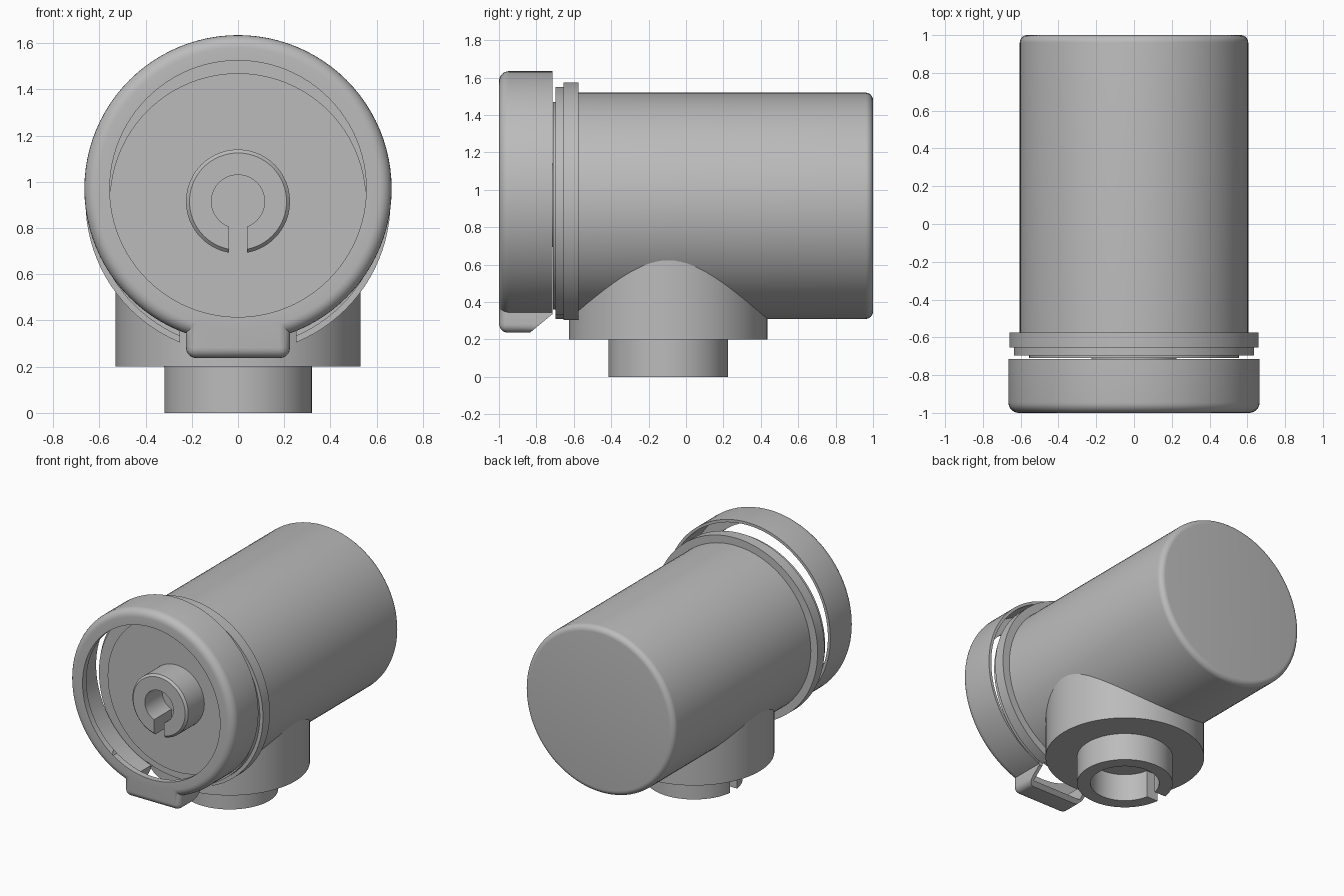
import bpy, bmesh, math
from mathutils import Vector, Matrix

cube = bpy.data.objects.get("Cube")
if cube:
    bpy.data.objects.remove(cube, do_unlink=True)

grey = bpy.data.materials.new("plain_grey")
grey.use_nodes = True
COLOUR = (0.5, 0.5, 0.5, 1)
grey.diffuse_color = COLOUR
grey.node_tree.nodes["Principled BSDF"].inputs["Base Color"].default_value = COLOUR

AXIS_Z = 0.915      # height of the main body axis
CAP_Z = 0.97        # height of the front cap axis
STEM_Y = -0.095     # position of the lower stem axis
CAP_BACK = -0.715


def finish(bm, name):
    bmesh.ops.recalc_face_normals(bm, faces=bm.faces)
    mesh = bpy.data.meshes.new(name)
    bm.to_mesh(mesh)
    bm.free()
    mesh.materials.append(grey)
    ob = bpy.data.objects.new(name, mesh)
    bpy.context.collection.objects.link(ob)
    return ob


def lathe(name, profile, centre, axis="Y", closed=False, steps=96):
    """Revolve (radius, distance along axis) points."""
    bm = bmesh.new()
    along = Vector((0, 1, 0)) if axis == "Y" else Vector((0, 0, 1))
    verts = [bm.verts.new(Vector((r, 0, 0)) + along * t) for r, t in profile]
    pairs = list(zip(verts, verts[1:]))
    if closed:
        pairs.append((verts[-1], verts[0]))
    edges = [bm.edges.new(p) for p in pairs]
    bmesh.ops.spin(bm, geom=verts + edges, cent=(0, 0, 0), axis=along,
                   angle=2 * math.pi, steps=steps)
    bmesh.ops.remove_doubles(bm, verts=bm.verts, dist=1e-5)
    bmesh.ops.translate(bm, verts=bm.verts, vec=centre)
    return finish(bm, name)


def fillet(cr, ct, radius, start, end, n=7):
    """Points on a quarter round, angles in degrees."""
    angles = [math.radians(start + (end - start) * i / (n - 1)) for i in range(n)]
    return [(cr + radius * math.cos(a), ct + radius * math.sin(a)) for a in angles]


def box(name, low, high, round_by=0, tilt=0):
    low, high = Vector(low), Vector(high)
    bm = bmesh.new()
    bmesh.ops.create_cube(bm, size=1)
    bmesh.ops.scale(bm, vec=high - low, verts=bm.verts)
    if round_by:
        bmesh.ops.bevel(bm, geom=bm.edges[:], offset=round_by, segments=5,
                        profile=0.5, affect="EDGES")
    bmesh.ops.rotate(bm, verts=bm.verts, matrix=Matrix.Rotation(tilt, 3, "X"))
    bmesh.ops.translate(bm, verts=bm.verts, vec=(low + high) / 2)
    return finish(bm, name)


def combine(target, tool, operation="DIFFERENCE"):
    mod = target.modifiers.new("cut", "BOOLEAN")
    mod.operation, mod.solver, mod.object = operation, "EXACT", tool
    bpy.context.view_layer.objects.active = target
    bpy.ops.object.modifier_apply(modifier=mod.name)
    bpy.data.objects.remove(tool, do_unlink=True)


# Main body with a rounded back edge and a small raised front disc
body_centre = (0, 0, AXIS_Z)
body = lathe("main_body",
             [(0, -0.71), (0.555, -0.71), (0.555, -0.697), (0.605, -0.697)]
             + fillet(0.565, 0.96, 0.04, 0, 90) + [(0, 1)], body_centre)

# Stepped collar, open at the bottom
collar = lathe("stepped_collar",
               [(0.59, -0.697), (0.635, -0.697), (0.635, -0.655), (0.66, -0.655),
                (0.66, -0.575), (0.59, -0.575)], body_centre, closed=True)
combine(collar, box("gap", (-0.25, -0.9, 0.1), (0.25, -0.4, 0.6)))

# Slotted hub on the front disc
hub = lathe("front_hub",
            [(0.115, -0.91), (0.21, -0.91), (0.225, -0.895), (0.225, -0.705),
             (0.115, -0.705)], body_centre, closed=True)
combine(hub, box("slot", (-0.04, -1, 0.6), (0.04, -0.711, AXIS_Z)))

# Front cap: rounded shell with a pull tab at the bottom
cap_centre = (0, 0, CAP_Z)
cap = lathe("front_cap",
            [(0, -1)] + fillet(0.61, -0.945, 0.055, -90, 0)
            + [(0.665, CAP_BACK), (0, CAP_BACK)], cap_centre)
combine(cap, box("tab", (-0.225, -0.999, 0.237), (0.225, -0.6, 0.6), 0.045), "UNION")
combine(cap, box("back_trim", (-1, CAP_BACK, 0), (1, 0, 2)))
combine(cap, lathe("cavity", [(0, -0.955), (0.645, -0.955), (0.645, -0.5), (0, -0.5)],
                   cap_centre))
combine(cap, box("tab_cavity", (-0.2, -0.956, 0.262), (0.2, -0.5, 0.7)))
combine(cap, lathe("opening", [(0, -1.2), (0.555, -1.2), (0.555, -0.8), (0, -0.8)],
                   cap_centre))

# Sloping underside of the tab
slope = math.atan2(0.095, 0.115)
mid = Vector((0, -0.7725, 0.2875)) - Vector((0, -math.sin(slope), math.cos(slope))) * 0.15
half = Vector((0.25, 0.3, 0.15))
combine(cap, box("slope", mid - half, mid + half, tilt=slope))

# Wide stem under the body
stem_centre = (0, STEM_Y, 0)
stem = lathe("lower_stem", [(0, 0.2), (0.53, 0.2), (0.53, 0.75), (0, 0.75)],
             stem_centre, "Z")

# Hollow foot with a side slot
foot = lathe("hollow_foot", [(0.23, 0), (0.32, 0), (0.32, 0.21), (0.23, 0.21)],
             stem_centre, "Z", closed=True)
combine(foot, box("slot", (-0.4, STEM_Y - 0.04, -0.1), (-0.15, STEM_Y + 0.04, 0.199)))

# Smooth rounds, keep edges sharp
for ob in (body, collar, hub, cap, stem, foot):
    bpy.ops.object.select_all(action="DESELECT")
    ob.select_set(True)
    bpy.context.view_layer.objects.active = ob
    bpy.ops.object.shade_smooth_by_angle(angle=math.radians(30))
